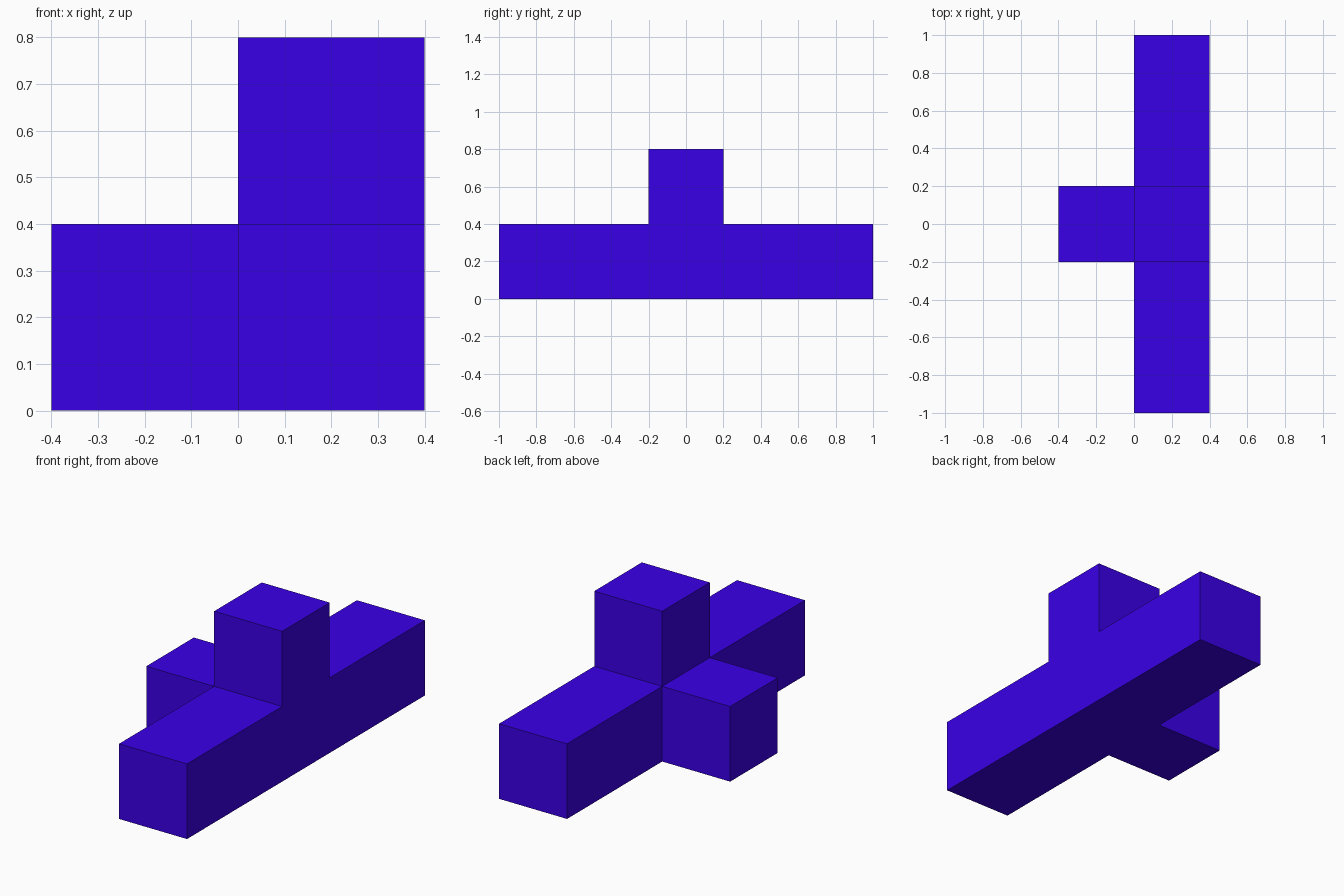
import bpy
import bmesh
import math
from mathutils import Vector

cube = bpy.data.objects.get("Cube")
if cube:
    bpy.data.objects.remove(cube, do_unlink=True)

S = 0.4  # edge length of one cell

# Five cells form the bar, one the side arm, one the tower
cells = {(0, j, 0) for j in range(-2, 3)} | {(-1, 0, 0), (0, 0, 1)}

violet = bpy.data.materials.new("violet")
violet.use_nodes = True
colour = (0.042, 0.0, 0.8, 1.0)
violet.diffuse_color = colour
violet.node_tree.nodes["Principled BSDF"].inputs["Base Color"].default_value = colour

# Only the outer sides of the cells become faces
bm = bmesh.new()
for cell in cells:
    centre = Vector((cell[0] + 0.5, cell[1], cell[2] + 0.5)) * S
    for axis in range(3):
        for sign in (-1, 1):
            step = Vector((0, 0, 0))
            step[axis] = sign
            if tuple(int(c + d) for c, d in zip(cell, step)) in cells:
                continue
            u, v = Vector((0, 0, 0)), Vector((0, 0, 0))
            u[(axis + 1) % 3] = 1
            v[(axis + 2) % 3] = sign
            corners = [centre + (step + a * u + b * v) * S / 2
                       for a, b in ((-1, -1), (1, -1), (1, 1), (-1, 1))]
            bm.faces.new([bm.verts.new(p) for p in corners])

# Weld the shell and join the flat areas
bmesh.ops.remove_doubles(bm, verts=bm.verts[:], dist=0.001)
bmesh.ops.dissolve_limit(bm, angle_limit=math.radians(1),
                         verts=bm.verts[:], edges=bm.edges[:])
bmesh.ops.recalc_face_normals(bm, faces=bm.faces[:])

mesh = bpy.data.meshes.new("puzzle_block")
bm.to_mesh(mesh)
bm.free()
mesh.materials.append(violet)
block = bpy.data.objects.new("puzzle_block", mesh)
bpy.context.scene.collection.objects.link(block)
